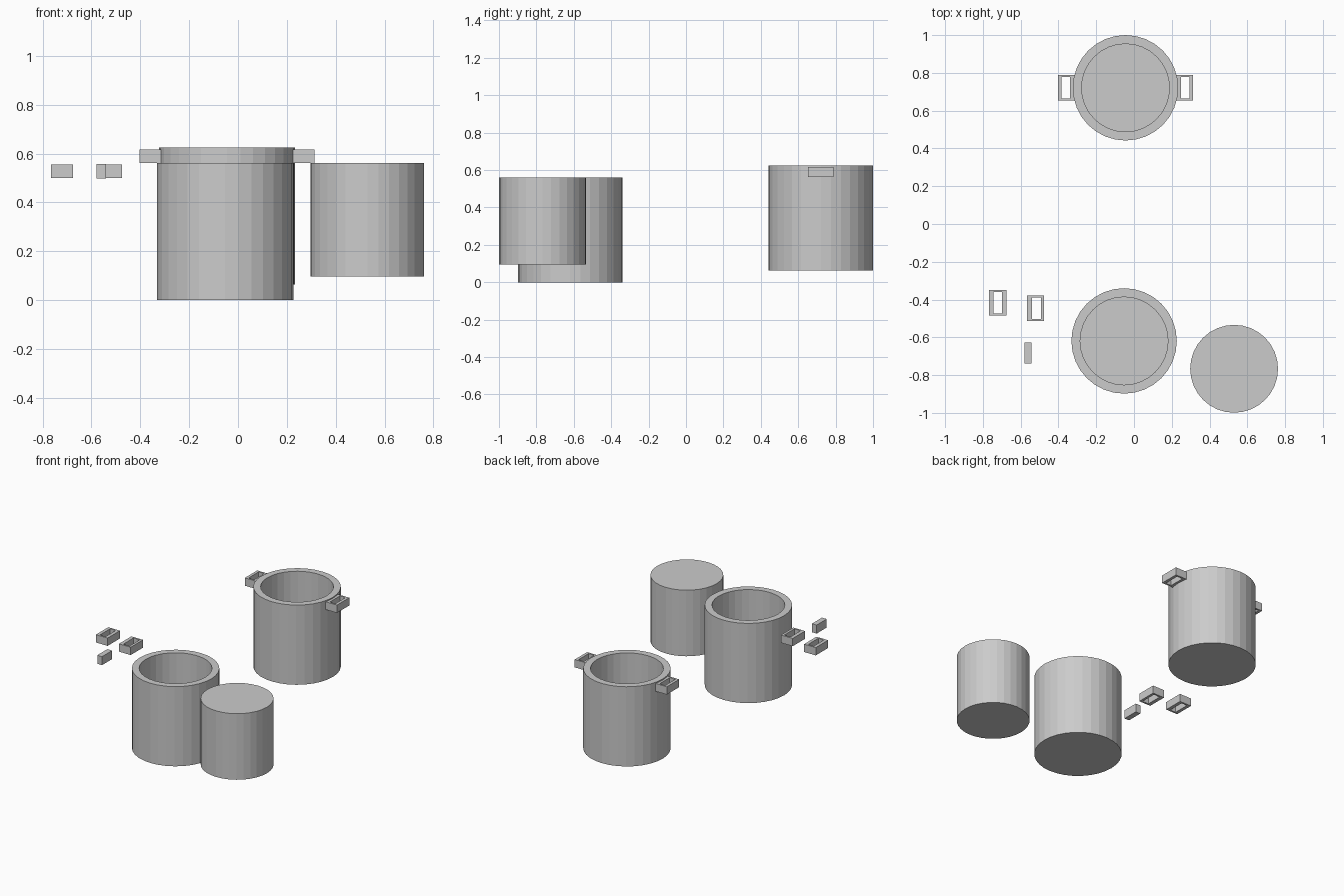
import bpy, bmesh
from math import cos, sin, tau

if "Cube" in bpy.data.objects:
    bpy.data.objects.remove(bpy.data.objects["Cube"])

SIDES = 32
POT_R, POT_H = 0.279, 0.561
CORE_R, FLOOR = 0.2325, 0.096


def ring(bm, pts, z):
    return [bm.verts.new((x, y, z)) for x, y in pts]


def bridge(bm, a, b):
    n = len(a)
    for i in range(n):
        j = (i + 1) % n
        bm.faces.new((a[i], a[j], b[j], b[i]))


def circle(r):
    return [(r * sin(tau * i / SIDES), r * cos(tau * i / SIDES)) for i in range(SIDES)]


def rect(w, d, ox=0.0):
    return [(ox + sx * w / 2, sy * d / 2) for sx, sy in ((-1, -1), (1, -1), (1, 1), (-1, 1))]


def loft(name, sections, loc, closed=False):
    """Skin stacked (points, z) sections; cap the ends, or loop back to the first."""
    bm = bmesh.new()
    rings = [ring(bm, p, z) for p, z in sections]
    for a, b in zip(rings, rings[1:]):
        bridge(bm, a, b)
    if closed:
        bridge(bm, rings[-1], rings[0])
    else:
        bm.faces.new(rings[0])
        bm.faces.new(rings[-1])
    bmesh.ops.recalc_face_normals(bm, faces=bm.faces)
    me = bpy.data.meshes.new(name)
    bm.to_mesh(me)
    bm.free()
    ob = bpy.data.objects.new(name, me)
    ob.location = loc
    bpy.context.collection.objects.link(ob)
    return ob


def pot(name, loc):
    outer, inner = circle(POT_R), circle(CORE_R)
    return loft(name, [(outer, 0), (outer, POT_H), (inner, POT_H), (inner, FLOOR)], loc)


def handle(name, loc, hole_w=0.044, ox=0.0):
    h = 0.055
    outer, inner = rect(0.091, 0.137), rect(hole_w, 0.112, ox)
    return loft(name, [(outer, 0), (outer, h), (inner, h), (inner, 0)], loc, closed=True)


# Finished pot with its two handles
PX, PY, PZ = -0.045, 0.721, 0.064
pot("pot_with_handles", (PX, PY, PZ))
for side, label in ((-1, "left"), (1, "right")):
    handle("pot_handle_" + label, (PX + side * 0.313, PY, 0.562), ox=side * 0.003)

# Plain pot and the solid core that fits its cavity
pot("plain_pot", (-0.0525, -0.619, 0))
loft("solid_core", [(circle(CORE_R), 0), (circle(CORE_R), POT_H - FLOOR)],
     (0.53, -0.7665, FLOOR))

# Loose handles and the small block that fits their opening
handle("loose_handle_a", (-0.721, -0.417, 0.5))
handle("loose_handle_b", (-0.521, -0.446, 0.5), hole_w=0.048, ox=0.004)
loft("small_block", [(rect(0.037, 0.112), 0), (rect(0.037, 0.112), 0.06)],
     (-0.56, -0.683, 0.497))
